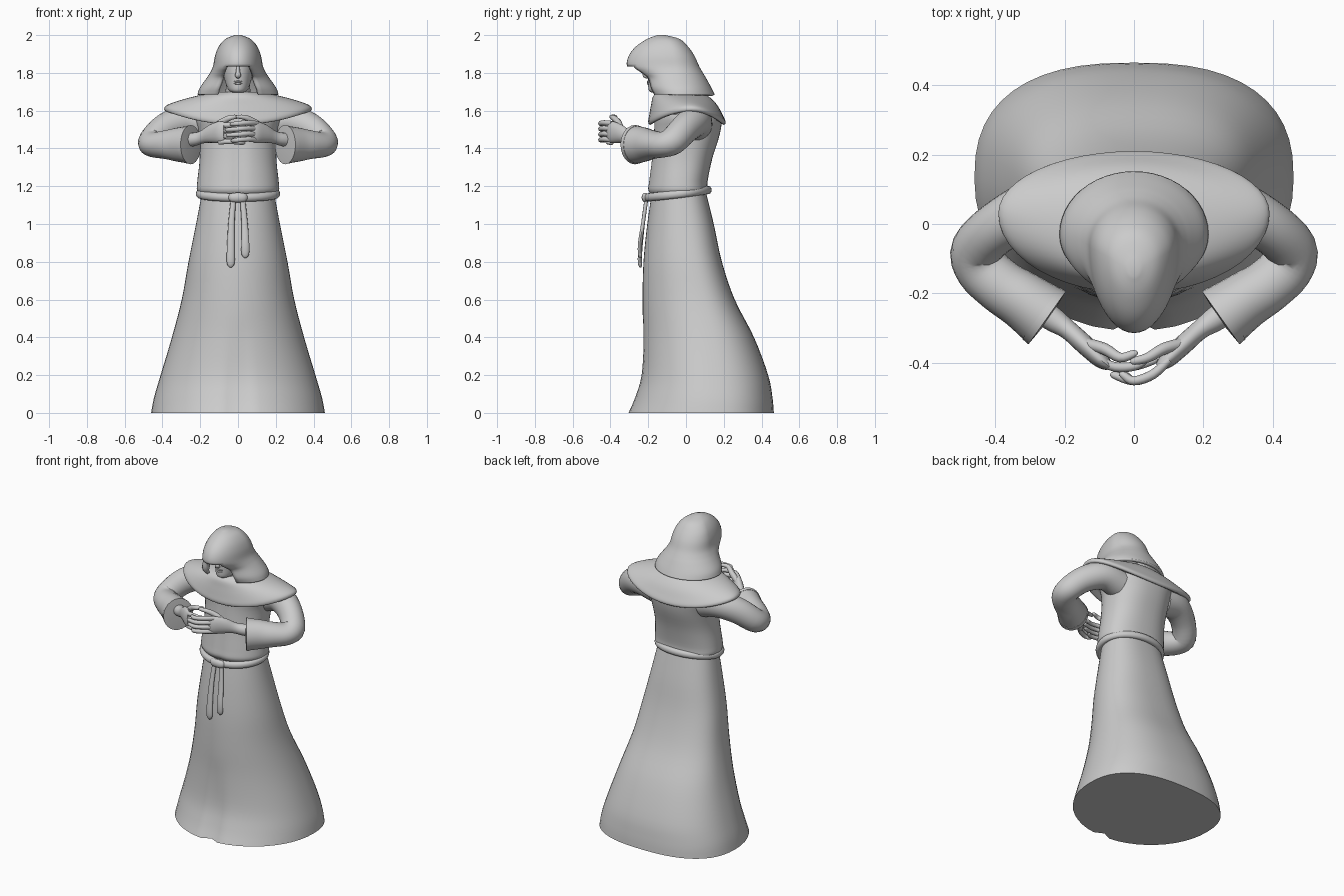
import bpy, bmesh
from math import sin, cos, pi, exp, radians
from mathutils import Vector

if "Cube" in bpy.data.objects:
    bpy.data.objects.remove(bpy.data.objects["Cube"])

cloth = bpy.data.materials.new("plain grey")
cloth.use_nodes = True
cloth.diffuse_color = (0.6, 0.6, 0.6, 1)
cloth.node_tree.nodes["Principled BSDF"].inputs["Base Color"].default_value = (0.6, 0.6, 0.6, 1)


def finish(name, bm, angle=50):
    bmesh.ops.remove_doubles(bm, verts=bm.verts, dist=0.0002)
    bmesh.ops.recalc_face_normals(bm, faces=bm.faces)
    me = bpy.data.meshes.new(name)
    bm.to_mesh(me)
    bm.free()
    me.materials.append(cloth)
    ob = bpy.data.objects.new(name, me)
    bpy.context.collection.objects.link(ob)
    bpy.ops.object.select_all(action='DESELECT')
    ob.select_set(True)
    bpy.context.view_layer.objects.active = ob
    bpy.ops.object.shade_smooth_by_angle(angle=radians(angle))
    return ob


def refine(rows, steps):
    """Catmull-Rom interpolation through rows of numbers."""
    out = []
    for i in range(len(rows) - 1):
        a, b, c, d = (rows[min(max(i + k, 0), len(rows) - 1)] for k in (-1, 0, 1, 2))
        for s in range(steps):
            t = s / steps
            out.append([q + 0.5 * t * (r - p + t * (2*p - 5*q + 4*r - w + t * (3*(q - r) + w - p)))
                        for p, q, r, w in zip(a, b, c, d)])
    return out + [list(rows[-1])]


def skin(rings, caps=(True, True), closed=False, keep=lambda i, j: True):
    """Bridge rings of points into a surface."""
    bm = bmesh.new()
    vs = [[bm.verts.new(p) for p in ring] for ring in rings]
    n, m = len(vs[0]), len(vs)
    for i in range(m if closed else m - 1):
        for j in range(n):
            if keep(i, j):
                a, b, k = vs[i], vs[(i + 1) % m], (j + 1) % n
                bm.faces.new((a[j], a[k], b[k], b[j]))
    if not closed:
        for on, ring in zip(caps, (vs[0], vs[-1])):
            if on:
                bm.faces.new(ring)
    return bm


def body_rings(rows, steps=4, n=48, square=2.0, crease=lambda z: 0):
    """Rows: height, half width, front y, middle y, back y, side lift."""
    rings = []
    for z, rx, yf, yc, yb, lift in refine(rows, steps):
        ring = []
        for j in range(n):
            a = 2 * pi * j / n
            s, c = sin(a), cos(a)
            e = 2 / square if c < 0 else 1
            x = rx * abs(s) ** e * (1 if s > 0 else -1)
            y = yc - (yc - yf) * c if c > 0 else yc + (yb - yc) * abs(c) ** e
            if c > 0:
                y += crease(z) * exp(-(x / 0.035) ** 2)
            ring.append((x, y, z + lift * s * s))
        rings.append(ring)
    return rings


def tube(name, rows, up=(0, 0, 1), steps=4, n=16, closed=False):
    """Rows: x, y, z, side radius, up radius."""
    rows = rows if closed else refine(rows, steps)
    pts = [Vector(r[:3]) for r in rows]
    m, rings = len(pts), []
    for i, (p, r) in enumerate(zip(pts, rows)):
        nxt = pts[(i + 1) % m] if closed else pts[min(i + 1, m - 1)]
        prv = pts[i - 1] if closed else pts[max(i - 1, 0)]
        t = (nxt - prv).normalized()
        side = t.cross(Vector(up)).normalized()
        top = side.cross(t)
        rings.append([p + side * (r[3] * cos(2*pi*j/n)) + top * (r[4] * sin(2*pi*j/n)) for j in range(n)])
    return finish(name, skin(rings, closed=closed))


# Flared skirt, trailing behind
finish("skirt", skin(body_rings([
    (0, .46, -.31, .13, .465, 0), (.08, .445, -.275, .13, .458, 0),
    (.2, .41, -.24, .12, .435, 0), (.4, .35, -.228, .1, .36, 0),
    (.6, .298, -.23, .06, .258, 0), (.8, .262, -.225, .02, .19, 0),
    (1, .222, -.205, -.01, .147, 0), (1.17, .19, -.18, -.03, .105, 0)],
    square=2.5, crease=lambda z: 0.035 * max(0, 1 - z / 0.5))))

# Upper robe with a front seam
finish("upper_robe", skin(body_rings([
    (1.15, .195, -.185, -.03, .1, 0), (1.18, .217, -.205, -.03, .113, 0),
    (1.23, .215, -.2, -.03, .115, 0), (1.35, .203, -.185, -.02, .14, 0),
    (1.48, .208, -.175, 0, .18, 0), (1.57, .23, -.17, 0, .185, 0),
    (1.64, .19, -.15, 0, .13, 0), (1.68, .09, -.13, -.04, .04, 0)],
    square=2.4, crease=lambda z: 0.008)))

# Shoulder cape
finish("shoulder_cape", skin(body_rings([
    (1.7, .11, -.15, -.03, .06, 0), (1.675, .19, -.175, -.02, .12, .01),
    (1.63, .29, -.185, 0, .165, .03), (1.575, .365, -.195, .02, .195, .06),
    (1.54, .39, -.2, .03, .21, .075), (1.525, .375, -.19, .03, .2, .07),
    (1.54, .28, -.165, .02, .175, .06)])))

# Hood with an overhanging brim and a face opening
hood_rings = body_rings([
    (1.685, .215, -.19, -.03, .152, 0), (1.72, .203, -.21, -.03, .135, 0),
    (1.77, .168, -.225, -.04, .108, 0), (1.8, .148, -.265, -.05, .09, 0),
    (1.835, .132, -.312, -.06, .07, 0), (1.89, .122, -.303, -.07, .045, 0),
    (1.94, .102, -.265, -.08, .01, 0), (1.98, .066, -.205, -.1, -.035, 0),
    (2, .015, -.15, -.13, -.11, 0)])


def outside_face(i, j):
    return hood_rings[i][0][2] > 1.825 or 4 <= j < 44


hood = finish("hood", skin(hood_rings, caps=(False, True), keep=outside_face))
solid = hood.modifiers.new("thickness", 'SOLIDIFY')
solid.thickness, solid.offset = 0.018, -1

# Head and facial features
finish("head", skin(body_rings([
    (1.695, .025, -.18, -.15, -.11, 0), (1.71, .05, -.198, -.13, -.05, 0),
    (1.76, .07, -.2, -.1, -.01, 0), (1.82, .078, -.2, -.1, 0, 0),
    (1.89, .075, -.19, -.1, -.01, 0), (1.94, .03, -.14, -.1, -.06, 0)], n=32)))
tube("neck", [(0, -.08, 1.62, .075, .07), (0, -.1, 1.76, .06, .06)], up=(0, 1, 0))
tube("nose", [(0, -.196, 1.835, .008, .008), (0, -.212, 1.805, .011, .011),
              (0, -.216, 1.786, .016, .013), (0, -.198, 1.776, .008, .006)], up=(0, 1, 0))
for name, z, r in (("upper_lip", 1.754, .005), ("lower_lip", 1.744, .006)):
    tube(name, [(-.028, -.187, z, .002, .002), (0, -.201, z, .007, r), (.028, -.187, z, .002, .002)], n=10)

# Cord belt with knot and hanging ends
belt = []
for k in range(64):
    a = 2 * pi * k / 64
    depth = .175 if cos(a) > 0 else .148
    belt.append((.205 * sin(a), -.03 - depth * cos(a), 1.16 - .02 * cos(a), .018, .022))
tube("belt", belt, closed=True, n=12)
tube("belt_knot", [(-.045, -.2, 1.14, .008, .01), (-.03, -.215, 1.14, .017, .024),
                   (.03, -.215, 1.14, .017, .024), (.045, -.2, 1.14, .008, .01)])
for name, x, low in (("long_cord_end", -.035, .77), ("short_cord_end", .035, .82)):
    tube(name, [(x * .7, -.21, 1.13, .014, .01), (x, -.228, 1.0, .017, .01),
                (x * 1.1, -.243, low + .08, .021, .011), (x * 1.1, -.243, low + .02, .02, .011),
                (x * 1.1, -.24, low, .006, .005)], up=(0, 1, 0), n=12)

# Sleeves, hands and interlaced fingers
for side, sx in (("left", 1), ("right", -1)):
    def limb(part, rows, **kw):
        tube(side + "_" + part, [(sx * r[0], *r[1:]) for r in rows], **kw)

    limb("sleeve", [
        (.17, .05, 1.53, .09, .09), (.28, .045, 1.545, .085, .085), (.385, -.005, 1.505, .075, .08),
        (.452, -.07, 1.44, .074, .074), (.44, -.125, 1.42, .077, .068), (.385, -.178, 1.42, .078, .076),
        (.32, -.22, 1.42, .083, .09), (.258, -.264, 1.42, .092, .1)], n=24)
    limb("cuff_rim", [
        (.268, -.257, 1.42, .092, .1), (.25, -.27, 1.42, .094, .104),
        (.244, -.274, 1.42, .086, .096), (.25, -.27, 1.42, .072, .08)], steps=1, n=24)
    limb("forearm", [(.34, -.2, 1.435, .04, .04), (.24, -.27, 1.447, .036, .036),
                     (.19, -.305, 1.46, .028, .034), (.14, -.35, 1.478, .028, .05),
                     (.095, -.392, 1.486, .024, .058), (.07, -.412, 1.487, .012, .05)])
    out = 0 if sx > 0 else .042
    for f, reach in enumerate((.03, .055, .05, .025)):
        z = 1.532 - f * .029 - (0 if sx > 0 else .012)
        limb("finger_%d" % (f + 1), [
            (.1, -.392, z, .012, .014), (.055, -.433 + out * .5, z + .004, .014, .014),
            (0, -.452 + out, z, .013, .013), (-reach, -.436 + out, z - .004, .011, .011),
            (-reach - .012, -.43 + out, z - .005, .004, .004)], n=10)
    limb("thumb", [(.14, -.345, 1.5, .018, .02), (.085, -.36, 1.54, .017, .018),
                   (.04, -.385, 1.563, .014, .014), (.0, -.395 + out * .5, 1.568, .011, .01),
                   (-.01, -.397 + out * .5, 1.568, .004, .004)], n=10)
